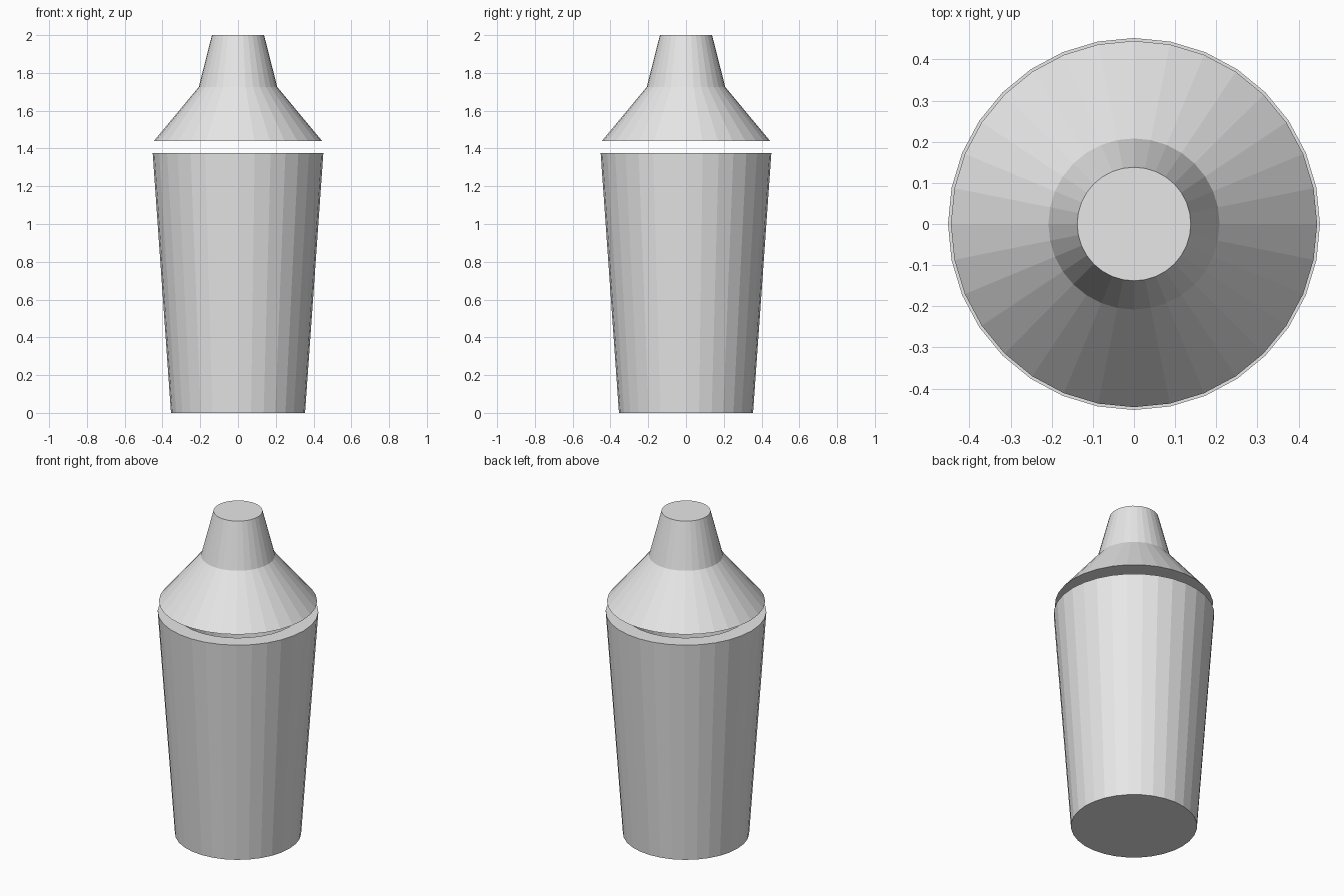
import bpy
import bmesh
from math import cos, sin, tau

SIDES = 32

default_cube = bpy.data.objects.get("Cube")
if default_cube:
    bpy.data.objects.remove(default_cube, do_unlink=True)

# Single plain metal colour
metal = bpy.data.materials.new("light grey metal")
metal.use_nodes = True
colour = (0.8, 0.8, 0.8, 1)
metal.diffuse_color = colour
metal.node_tree.nodes["Principled BSDF"].inputs["Base Color"].default_value = colour


def turned_part(name, profile):
    """Spin (radius, height) points around z and cap both ends."""
    bm = bmesh.new()
    rings = [[bm.verts.new((r * cos(tau * i / SIDES), r * sin(tau * i / SIDES), z))
              for i in range(SIDES)] for r, z in profile]
    for low, high in zip(rings, rings[1:]):
        for i in range(SIDES):
            j = (i + 1) % SIDES
            bm.faces.new((low[i], low[j], high[j], high[i]))
    bm.faces.new(rings[0][::-1])
    bm.faces.new(rings[-1])
    bmesh.ops.recalc_face_normals(bm, faces=bm.faces)
    mesh = bpy.data.meshes.new(name)
    bm.to_mesh(mesh)
    bm.free()
    mesh.materials.append(metal)
    part = bpy.data.objects.new(name, mesh)
    bpy.context.collection.objects.link(part)
    return part


# Tapered cup: outer wall, flat thick rim, inner wall and floor
turned_part("cup", [(0.355, 0), (0.452, 1.377), (0.355, 1.377), (0.27, 0.1)])

# Floating lid: sloping shoulder and narrower tapered cap
turned_part("lid", [(0.445, 1.44), (0.208, 1.725), (0.138, 2.0)])
